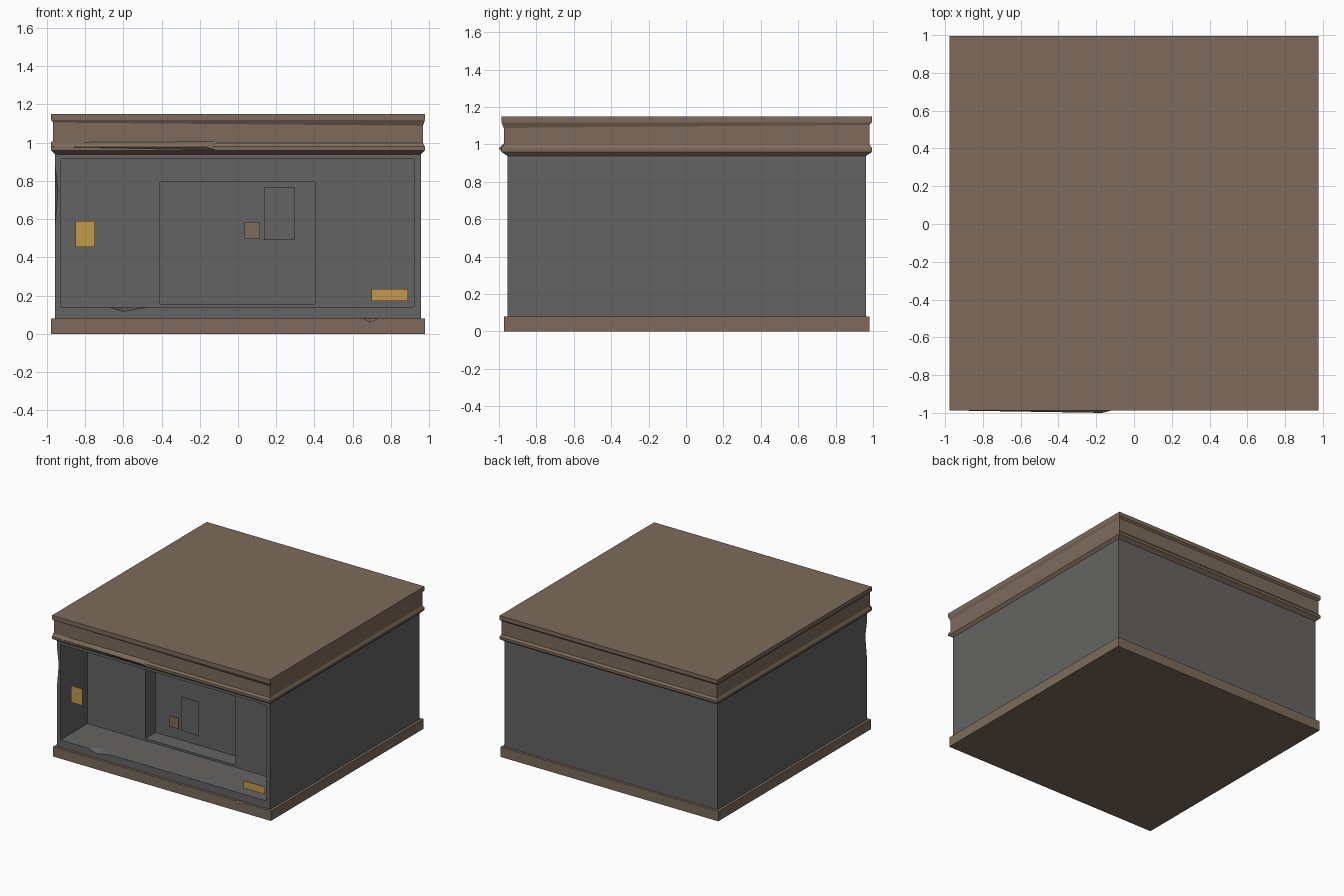
import bpy, bmesh

if "Cube" in bpy.data.objects:
    bpy.data.objects.remove(bpy.data.objects["Cube"])

CY = 0.004  # centre of the block in depth


def mat(name, rgb):
    m = bpy.data.materials.new(name)
    m.diffuse_color = (*rgb, 1)
    m.use_nodes = True
    m.node_tree.nodes["Principled BSDF"].inputs["Base Color"].default_value = m.diffuse_color
    return m


BROWN = mat("brown stone", (0.205, 0.148, 0.105))
GREY = mat("dark grey wall", (0.130, 0.127, 0.125))
YELLOW = mat("ochre sign", (0.535, 0.325, 0.075))


def finish(name, bm, material):
    bmesh.ops.recalc_face_normals(bm, faces=bm.faces)
    me = bpy.data.meshes.new(name)
    bm.to_mesh(me)
    bm.free()
    ob = bpy.data.objects.new(name, me)
    bpy.context.collection.objects.link(ob)
    me.materials.append(material)
    return ob


def box(name, x0, x1, y0, y1, z0, z1, material):
    bm = bmesh.new()
    bmesh.ops.create_cube(bm, size=1)
    for v in bm.verts:
        v.co = (x1 if v.co.x > 0 else x0, y1 if v.co.y > 0 else y0,
                z1 if v.co.z > 0 else z0)
    return finish(name, bm, material)


def hull(name, pts, material):
    bm = bmesh.new()
    for p in pts:
        bm.verts.new(p)
    bmesh.ops.convex_hull(bm, input=bm.verts)
    return finish(name, bm, material)


def cut(ob, cutter):
    cutter.hide_render = True
    mod = ob.modifiers.new("cut", 'BOOLEAN')
    mod.operation = 'DIFFERENCE'
    mod.solver = 'EXACT'
    mod.object = cutter
    bpy.context.view_layer.objects.active = ob
    bpy.ops.object.modifier_apply(modifier=mod.name)
    bpy.data.objects.remove(cutter, do_unlink=True)


# Base slab with a small chip on the front edge
base = box("base_slab", -.977, .977, CY - .978, CY + .978, 0, .08, BROWN)
f = CY - .978
cut(base, hull("base_chip", [(.64, f - .005, .083), (.75, f - .005, .083),
                             (.69, f - .005, .053), (.69, f + .018, .083)], BROWN))

# Grey walls with the wide front opening and the deeper doorway
walls = box("walls", -.956, .956, CY - .958, CY + .958, .08, .942, GREY)
cut(walls, box("opening", -.925, .92, -1.2, -.605, .14, .915, GREY))
cut(walls, box("doorway", -.408, .403, -.8, -.475, .157, .795, GREY))

# Damaged wall edge and sill
f = CY - .958
cut(walls, hull("edge_chip", [(-.958, f - .002, .90), (-.958, f - .002, .54),
                              (-.94, f - .002, .75), (-.958, f + .05, .75),
                              (-.98, f - .03, .75)], GREY))
cut(walls, hull("sill_chip", [(-.69, f - .005, .143), (-.45, f - .005, .143),
                              (-.60, f - .005, .115), (-.60, f + .07, .143)], GREY))

# Cornice: stacked square rings (half width, half depth, height)
rings = [(.956, .959, .938), (.977, .991, .96), (.977, .991, .98),
         (.967, .978, .997), (.967, .978, 1.105), (.977, .991, 1.118),
         (.977, .991, 1.15)]
bm = bmesh.new()
loops = []
for i, (hx, hy, z) in enumerate(rings):
    loop = [bm.verts.new((sx * hx, CY + sy * hy, z))
            for sx, sy in ((-1, -1), (1, -1), (1, 1), (-1, 1))]
    if i == 4:
        loop[1].co.z = 1.088  # worn corner
    loops.append(loop)
for a, b in zip(loops, loops[1:]):
    for k in range(4):
        n = (k + 1) % 4
        bm.faces.new((a[k], a[n], b[n], b[k]))
bm.faces.new(loops[0])
bm.faces.new(loops[-1])
finish("cornice", bm, BROWN)

# Bent strip of trim lifting off the front of the cornice
hull("loose_trim", [(-.977, -.97, 1.005), (-.115, -.97, 1.01), (-.17, -1.0, .978),
                    (-.977, -.987, .978), (-.115, -.986, .961), (-.977, -.97, .965),
                    (-.115, -.97, .962)], BROWN)

# Thin plates hanging in the plane of the shopfront
for name, x0, x1, z0, z1, m in (
        ("left_sign", -.85, -.747, .455, .59, YELLOW),
        ("lower_sign", .697, .888, .173, .234, YELLOW),
        ("door_plate", .034, .115, .495, .585, BROWN),
        ("door_notice", .136, .297, .49, .765, GREY)):
    box(name, x0, x1, -.925, -.921, z0, z1, m)
